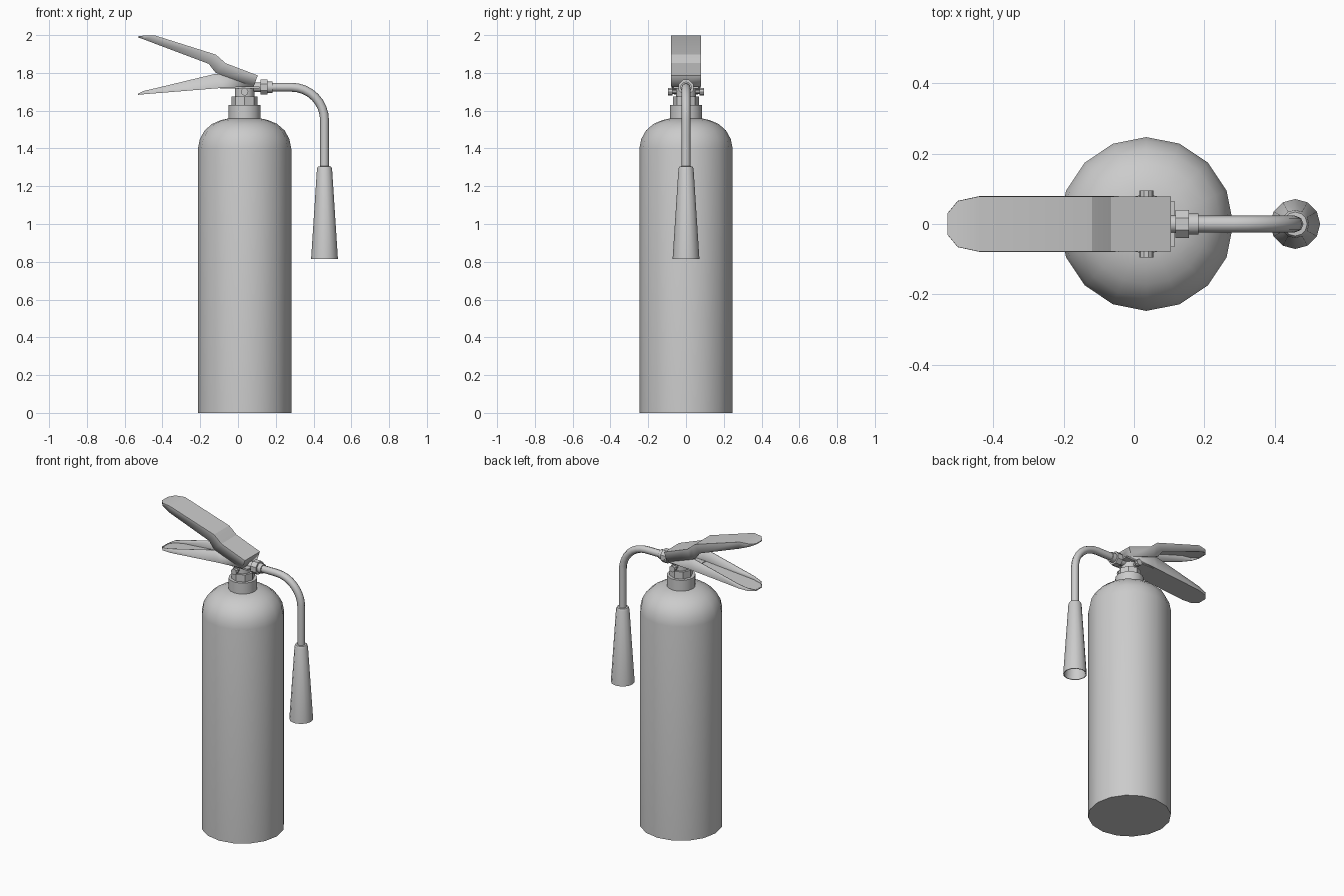
import bpy, bmesh, math
from mathutils import Matrix, Vector

if "Cube" in bpy.data.objects:
    bpy.data.objects.remove(bpy.data.objects["Cube"], do_unlink=True)

CX = 0.035      # axis of the tank
HOSE_Z = 1.724  # height of the outlet

grey = bpy.data.materials.new("light_grey")
grey.use_nodes = True
COLOUR = (0.6, 0.6, 0.6, 1.0)
grey.diffuse_color = COLOUR
grey.node_tree.nodes["Principled BSDF"].inputs["Base Color"].default_value = COLOUR


def finish(obj, angle=35):
    obj.data.materials.append(grey)
    bpy.ops.object.select_all(action='DESELECT')
    obj.select_set(True)
    bpy.context.view_layer.objects.active = obj
    bpy.ops.object.shade_smooth_by_angle(angle=math.radians(angle))
    return obj


def add_mesh(name, bm):
    mesh = bpy.data.meshes.new(name)
    bmesh.ops.recalc_face_normals(bm, faces=bm.faces[:])
    bm.to_mesh(mesh)
    bm.free()
    obj = bpy.data.objects.new(name, mesh)
    bpy.context.collection.objects.link(obj)
    return obj


def lathe(name, profile, sides, matrix, caps=(True, True), angle=35):
    """Spin (radius, height) pairs around the local z axis."""
    bm = bmesh.new()
    rings = []
    for r, h in profile:
        ring = []
        for i in range(sides):
            a = 2 * math.pi * i / sides
            ring.append(bm.verts.new(matrix @ Vector((r * math.cos(a), r * math.sin(a), h))))
        rings.append(ring)
    for a, b in zip(rings, rings[1:]):
        for i in range(sides):
            j = (i + 1) % sides
            bm.faces.new((a[i], a[j], b[j], b[i]))
    if caps[0]:
        bm.faces.new(rings[0][::-1])
    if caps[1]:
        bm.faces.new(rings[-1])
    return finish(add_mesh(name, bm), angle)


def lever(name, rows, close_end):
    """Folded sheet: rows of plate x, plate z, flange x, flange z, half width."""
    bm = bmesh.new()
    strips = []
    for px, pz, ex, ez, w in rows:
        strips.append([bm.verts.new(p) for p in
                       ((ex, -w, ez), (px, -w, pz), (px, w, pz), (ex, w, ez))])
    for a, b in zip(strips, strips[1:]):
        for i in range(3):
            bm.faces.new((a[i], a[i + 1], b[i + 1], b[i]))
    bm.faces.new(strips[0])
    if close_end:
        bm.faces.new(strips[-1])
    obj = add_mesh(name, bm)
    sheet = obj.modifiers.new("sheet", 'SOLIDIFY')
    sheet.thickness = 0.004
    sheet.offset = 0
    return finish(obj, 20)


up = Matrix.Translation((CX, 0, 0))
along_x = Matrix.Translation((0, 0, HOSE_Z)) @ Matrix.Rotation(math.pi / 2, 4, 'Y')
along_y = Matrix.Translation((CX, 0, 1.70)) @ Matrix.Rotation(math.pi / 2, 4, 'X')

# Tank with rounded shoulder
lathe("tank", [(0.247, 0), (0.247, 1.40), (0.237, 1.45), (0.212, 1.495),
               (0.172, 1.53), (0.125, 1.55), (0.08, 1.56)], 16, up)

# Neck collar and valve
lathe("neck_collar", [(0.085, 1.55), (0.085, 1.63)], 16, up)
lathe("valve_nut", [(0.069, 1.63), (0.069, 1.676)], 8, up)
lathe("valve_body", [(0.052, 1.67), (0.052, 1.73)], 12, up)

# Cross pin with wider heads
lathe("pivot_pin", [(0.012, -0.09), (0.012, 0.09)], 10, along_y)
for name, side in (("right_pin_head", 1), ("left_pin_head", -1)):
    lathe(name, [(0.02, side * 0.072), (0.02, side * 0.095)], 10, along_y)

# Flat plate under the levers
bm = bmesh.new()
bmesh.ops.create_cube(bm, size=1, matrix=Matrix.Translation((0.01, 0, 1.723))
                      @ Matrix.Diagonal((0.21, 0.13, 0.01, 1)))
finish(add_mesh("mounting_plate", bm))

# Squeeze lever, open below
lever("upper_lever", [
    (-0.528, 1.992, -0.528, 1.988, 0.030),
    (-0.500, 1.996, -0.500, 1.978, 0.064),
    (-0.440, 1.997, -0.440, 1.955, 0.077),
    (-0.120, 1.896, -0.155, 1.848, 0.077),
    (-0.100, 1.880, -0.120, 1.802, 0.077),
    (-0.066, 1.850, -0.085, 1.788, 0.077),
    (0.103, 1.786, 0.082, 1.728, 0.077)], True)

# Carrying handle, open above
lever("lower_lever", [
    (-0.528, 1.685, -0.528, 1.690, 0.030),
    (-0.500, 1.688, -0.500, 1.704, 0.062),
    (-0.440, 1.693, -0.440, 1.718, 0.074),
    (-0.120, 1.719, -0.120, 1.795, 0.074),
    (-0.080, 1.722, -0.080, 1.790, 0.074),
    (0.080, 1.730, 0.080, 1.738, 0.074)], False)

# Outlet fittings
lathe("outlet_stub", [(0.025, 0.05), (0.025, 0.13)], 12, along_x)
lathe("hose_nut", [(0.043, 0.118), (0.043, 0.157)], 8,
      along_x @ Matrix.Rotation(math.pi / 8, 4, 'Z'))
lathe("hose_ferrule", [(0.03, 0.15), (0.03, 0.183)], 12, along_x)

# Bent hose
BEND, HOSE_X = 0.175, 0.458
path = [(0.16, HOSE_Z)]
for k in range(9):
    a = math.pi / 2 * (1 - k / 8)
    path.append((HOSE_X - BEND + BEND * math.cos(a), HOSE_Z - BEND + BEND * math.sin(a)))
path.append((HOSE_X, 1.28))
curve = bpy.data.curves.new("hose", 'CURVE')
curve.dimensions = '3D'
curve.bevel_depth = 0.0235
curve.bevel_resolution = 2
curve.use_fill_caps = True
spline = curve.splines.new('POLY')
spline.points.add(len(path) - 1)
for point, (x, z) in zip(spline.points, path):
    point.co = (x, 0, z, 1)
hose = bpy.data.objects.new("hose", curve)
bpy.context.collection.objects.link(hose)
bpy.ops.object.select_all(action='DESELECT')
hose.select_set(True)
bpy.context.view_layer.objects.active = hose
bpy.ops.object.convert(target='MESH')
finish(bpy.context.view_layer.objects.active, 50)

# Hollow discharge horn
lathe("discharge_horn", [(0.022, 1.306), (0.034, 1.305), (0.04, 1.292), (0.071, 0.815),
                         (0.066, 0.815), (0.034, 1.285)], 12,
      Matrix.Translation((HOSE_X, 0, 0)), caps=(False, True))
